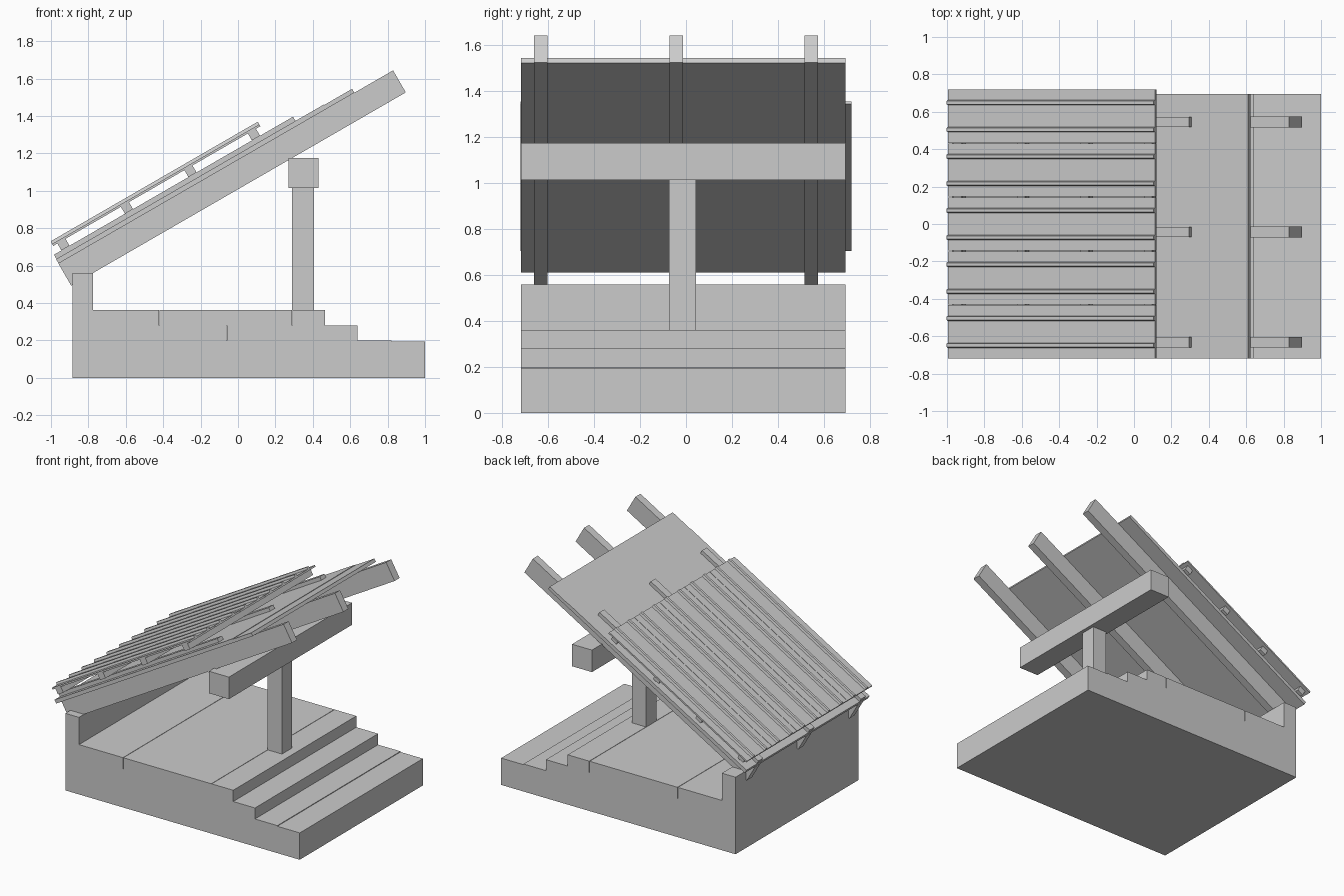
import bpy
from math import cos, sin, radians

if "Cube" in bpy.data.objects:
    bpy.data.objects.remove(bpy.data.objects["Cube"])

C, S = cos(radians(30)), sin(radians(30))
Y0, Y1 = -0.719, 0.695          # depth of the section model


def prism(name, pts, shift):
    """Closed solid from two matching loops: pts(3D) and pts + shift."""
    n = len(pts)
    verts = [tuple(p) for p in pts]
    verts += [tuple(a + b for a, b in zip(p, shift)) for p in pts]
    faces = [tuple(range(n)), tuple(reversed(range(n, 2 * n)))]
    faces += [(i, i + n, (i + 1) % n + n, (i + 1) % n) for i in range(n)]
    me = bpy.data.meshes.new(name)
    me.from_pydata(verts, [], faces)
    # make sure that faces point outwards
    import bmesh
    bm = bmesh.new()
    bm.from_mesh(me)
    bmesh.ops.recalc_face_normals(bm, faces=bm.faces)
    bm.to_mesh(me)
    bm.free()
    ob = bpy.data.objects.new(name, me)
    bpy.context.collection.objects.link(ob)
    return ob


def side_profile(name, xz, y0=Y0, y1=Y1):
    return prism(name, [(x, y0, z) for x, z in xz], (0, y1 - y0, 0))


def box(name, x0, x1, z0, z1, y0=Y0, y1=Y1):
    return side_profile(name, [(x0, z0), (x1, z0), (x1, z1), (x0, z1)], y0, y1)


def slope(u, v):
    """Roof coordinates (along slope, across slope) to x, z."""
    return C * u - S * v, S * u + C * v


def roof_box(name, u0, u1, v0, v1, y0=Y0, y1=Y1):
    corners = [(u0, v0), (u1, v0), (u1, v1), (u0, v1)]
    return side_profile(name, [slope(u, v) for u, v in corners], y0, y1)


# stepped base with low back wall and deck joints
G = 0.0015
base = side_profile("stepped_base", [
    (-0.885, 0), (1, 0), (1, 0.195), (0.82, 0.195), (0.82, 0.2), (0.64, 0.2),
    (0.64, 0.28), (0.465, 0.28), (0.465, 0.362),
    (0.29 + G, 0.362), (0.29 + G, 0.28), (0.29 - G, 0.28), (0.29 - G, 0.362),
    (-0.42 + G, 0.362), (-0.42 + G, 0.28), (-0.42 - G, 0.28), (-0.42 - G, 0.362),
    (-0.775, 0.362), (-0.775, 0.56), (-0.885, 0.56)])

# hidden joint in the lower course
cutter = box("joint_cutter", -0.06 - G, -0.06 + G, 0.2, 0.279, Y0 - 0.1, Y1 + 0.1)
cutter.hide_render = True
cutter.display_type = 'WIRE'
cut = base.modifiers.new("joint", 'BOOLEAN')
cut.operation = 'DIFFERENCE'
cut.solver = 'EXACT'
cut.object = cutter

# post and cross beam
box("post", 0.29, 0.405, 0.362, 1.015, -0.073, 0.044)
box("cross_beam", 0.27, 0.43, 1.015, 1.175)

# rafters with counter battens above
for i, y in enumerate((-0.632, -0.042, 0.546)):
    roof_box(f"rafter_{i+1}", -0.526, 1.54, 0.873, 1.009, y - 0.029, y + 0.029)
    roof_box(f"counter_batten_{i+1}", -0.523, 0.953, 1.033, 1.062, y - 0.027, y + 0.027)

# roof deck and thin membrane
roof_box("roof_deck", -0.525, 1.301, 1.009, 1.033)
roof_box("roof_membrane", -0.525, 1.128, 1.033, 1.036)

# battens carrying the roofing
for i in range(4):
    u = -0.452 + 0.392 * i
    roof_box(f"batten_{i+1}", u - 0.025, u + 0.025, 1.062, 1.105)

# ribbed roofing panels, two trapezoid ribs each
U0, U1, V = -0.503, 0.776, 1.105
for i in range(5):
    c, h = 0.2885 * (i - 2), 0.1427
    prof = [(-h, 0), (h, 0), (h, 0.012)]
    for r in (0.0722, -0.0722):
        prof += [(r + 0.014, 0.012), (r + 0.009, 0.028), (r - 0.009, 0.028), (r - 0.014, 0.012)]
    prof.append((-h, 0.012))
    pts = []
    for y, v in prof:
        x, z = slope(U0, V + v)
        pts.append((x, c + y, z))
    L = U1 - U0
    prism(f"roof_panel_{i+1}", pts, (C * L, 0, S * L))
